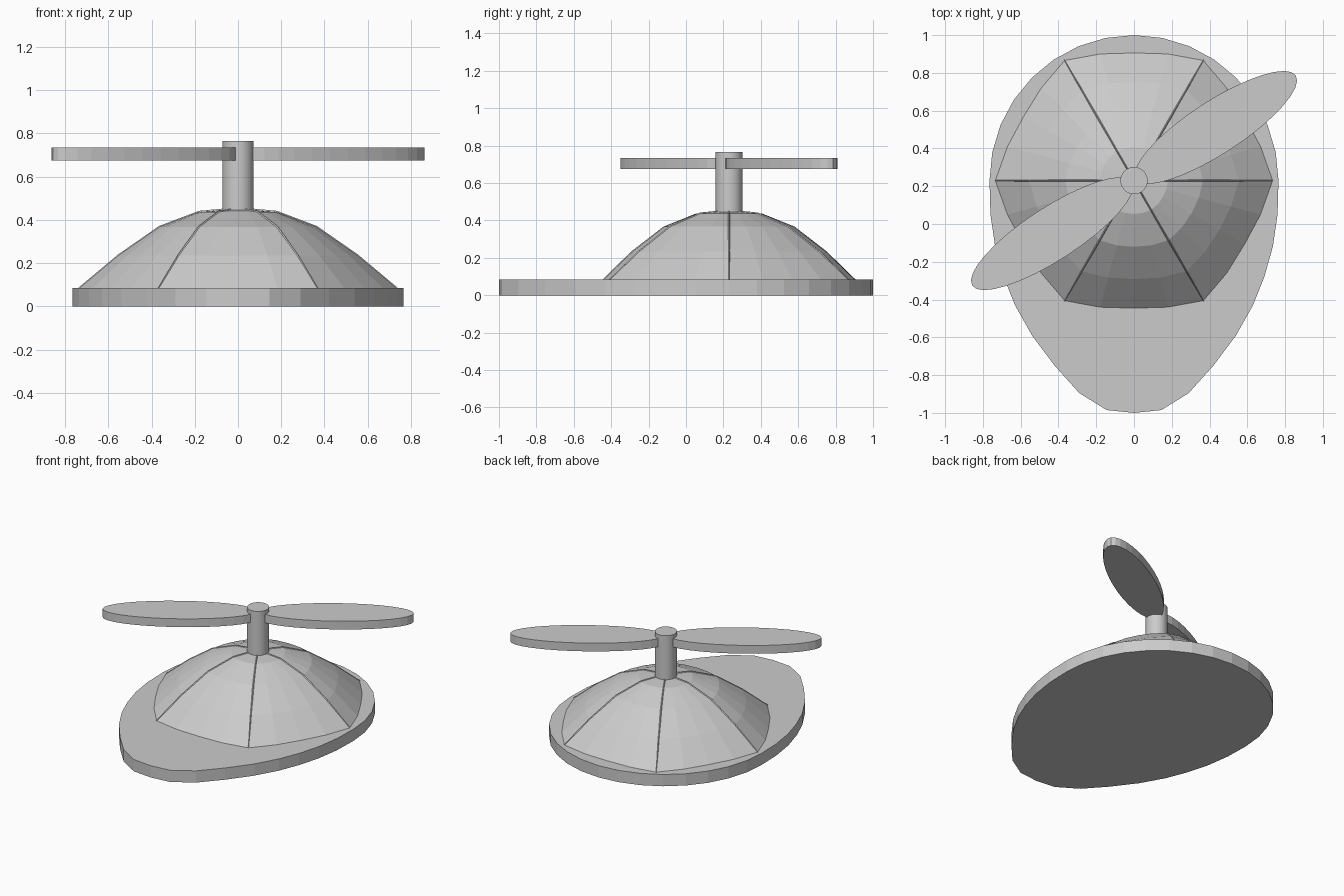
import bpy, bmesh
from math import sin, cos, pi, radians

if "Cube" in bpy.data.objects:
    bpy.data.objects.remove(bpy.data.objects["Cube"])

CY = 0.23  # centre of crown and rotor


def make(name, verts, faces):
    me = bpy.data.meshes.new(name)
    me.from_pydata(verts, [], faces)
    bm = bmesh.new()
    bm.from_mesh(me)
    bmesh.ops.recalc_face_normals(bm, faces=bm.faces)
    bm.to_mesh(me)
    bm.free()
    ob = bpy.data.objects.new(name, me)
    bpy.context.collection.objects.link(ob)
    return ob


def plate(name, outline, z0, z1):
    n = len(outline)
    verts = [(x, y, z) for z in (z0, z1) for x, y in outline]
    faces = [tuple(range(n))[::-1], tuple(range(n, 2 * n))]
    faces += [(i, (i + 1) % n, n + (i + 1) % n, n + i) for i in range(n)]
    return make(name, verts, faces)


# Brim: half circle at the back, tapering visor at the front
back = [(0.765 * cos(i * pi / 16), CY + 0.77 * sin(i * pi / 16)) for i in range(17)]
side = [(0.76, 0.05), (0.735, -0.12), (0.69, -0.28), (0.63, -0.43), (0.54, -0.59),
        (0.42, -0.75), (0.29, -0.895), (0.145, -0.985)]
front = [(-x, y) for x, y in side] + [(0, -1.0)] + side[::-1]
plate("brim", back + front, 0, 0.085)

# Crown: six gently bulging panels
profile = [(0.74, 0.08), (0.555, 0.235), (0.365, 0.367), (0.18, 0.437)]
bulge = [1, 0.945, 0.92, 0.945]
N = 24
verts = []
for r, z in profile:
    for i in range(N):
        k = 1 - (1 - bulge[i % 4]) * (r / 0.74)
        a = i * 2 * pi / N
        verts.append((r * k * cos(a), CY + r * k * sin(a), z))
verts.append((0, CY, 0.452))
faces = [tuple(range(N))[::-1]]
for j in range(len(profile) - 1):
    faces += [(j * N + i, j * N + (i + 1) % N, (j + 1) * N + (i + 1) % N, (j + 1) * N + i)
              for i in range(N)]
last = (len(profile) - 1) * N
faces += [(last + i, last + (i + 1) % N, len(verts) - 1) for i in range(N)]
make("crown", verts, faces)

# Seams: thin ridges along the panel joints
path = profile + [(0.05, 0.449)]
width = [0.003, 0.006, 0.008, 0.007, 0.006]
for s in range(6):
    c, d = cos(s * pi / 3), sin(s * pi / 3)
    verts = []
    for (r, z), w in zip(path, width):
        for t, h in ((-w, -0.004), (0, 0.005), (w, -0.004)):
            verts.append((r * c - t * d, CY + r * d + t * c, z + h))
    faces = [(3 * j + i, 3 * j + (i + 1) % 3, 3 * j + 3 + (i + 1) % 3, 3 * j + 3 + i)
             for j in range(4) for i in range(3)] + [(0, 1, 2), (12, 13, 14)]
    make(f"seam_{s + 1}", verts, faces)

# Rotor post
bpy.ops.mesh.primitive_cylinder_add(vertices=32, radius=0.072, depth=0.335,
                                    location=(0, CY, 0.5975))
bpy.context.object.name = "rotor_post"
bpy.ops.object.shade_smooth_by_angle(angle=radians(30))

# Rotor blades: two elliptical paddles
A, B, ang = 0.505, 0.14, radians(33)
ca, sa = cos(ang), sin(ang)
for name, sgn in (("blade_right", 1), ("blade_left", -1)):
    pts = []
    for i in range(32):
        u, v = A * cos(i * pi / 16), B * sin(i * pi / 16)
        pts.append((sgn * (0.433 + u * ca - v * sa), CY + sgn * (0.281 + u * sa + v * ca)))
    plate(name, pts, 0.675, 0.735)
